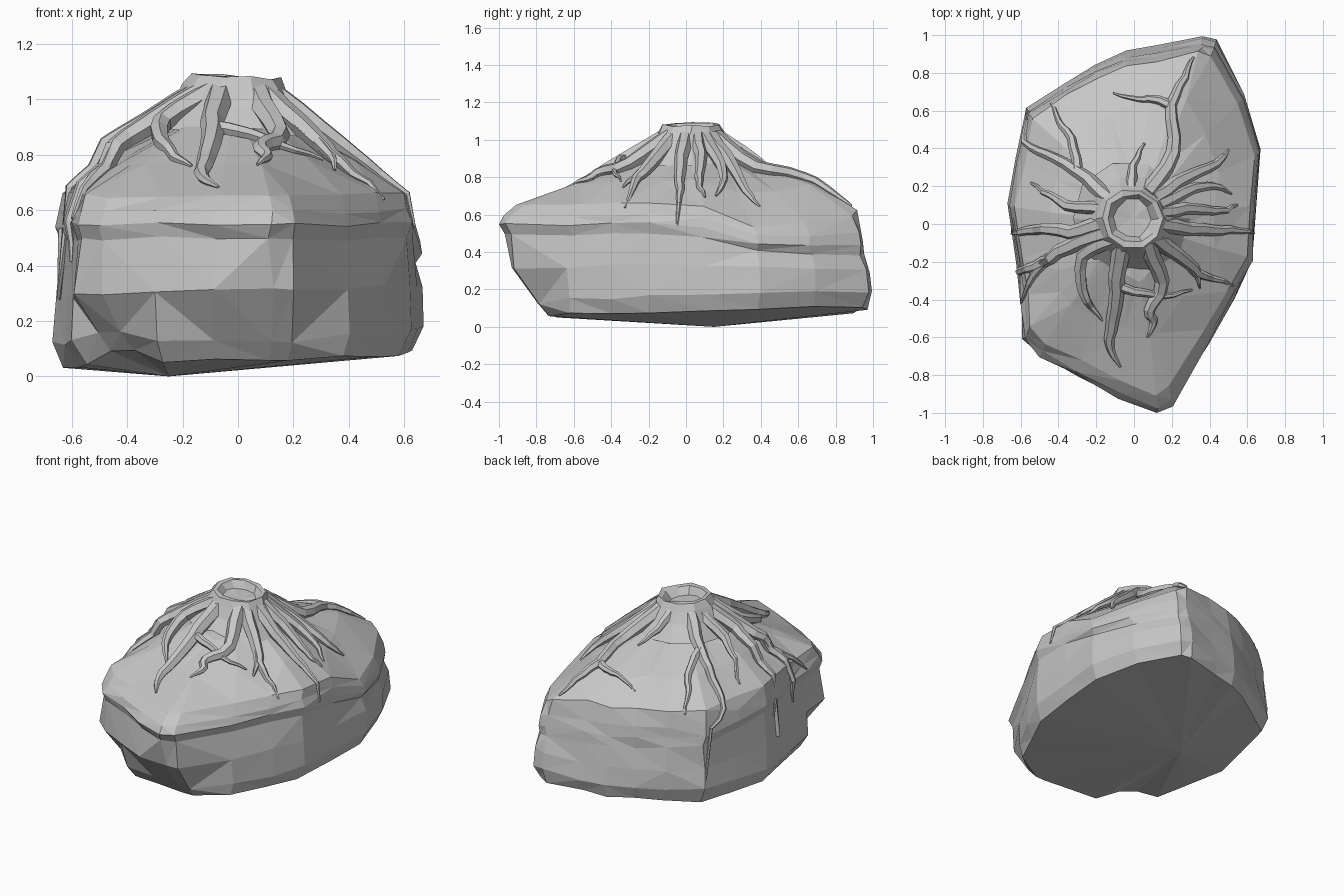
import bpy, bmesh, random
from math import sin, cos, tau
from mathutils import Vector
from mathutils.bvhtree import BVHTree

random.seed(4)
if "Cube" in bpy.data.objects:
    bpy.data.objects.remove(bpy.data.objects["Cube"])

stone = bpy.data.materials.new("stone_grey")
stone.use_nodes = True
GREY = (0.57, 0.57, 0.57, 1)
stone.diffuse_color = GREY
stone.node_tree.nodes["Principled BSDF"].inputs["Base Color"].default_value = GREY


def wobble(amount):
    return Vector([random.uniform(-amount, amount) for _ in range(3)])


def add_object(name, mesh):
    obj = bpy.data.objects.new(name, mesh)
    mesh.materials.clear()
    mesh.materials.append(stone)
    bpy.context.collection.objects.link(obj)
    return obj


def loft(bm, rings, start=None, end=None):
    """Bridge closed rings of points, with optional pole points at the ends."""
    loops = [[bm.verts.new(p) for p in ring] for ring in rings]
    n = len(loops[0])
    for low, high in zip(loops, loops[1:]):
        for i in range(n):
            j = (i + 1) % n
            bm.faces.new((low[i], low[j], high[j], high[i]))
    for pole, loop in ((start, loops[0]), (end, loops[-1])):
        if pole is not None:
            tip = bm.verts.new(pole)
            for i in range(n):
                bm.faces.new((loop[i], loop[(i + 1) % n], tip))
    bmesh.ops.recalc_face_normals(bm, faces=bm.faces)


# Boulder: one plan outline, scaled into stacked layers with tilted heights
OUTLINE = [(.12, -1), (.2, -.96), (.4, -.63), (.53, -.4), (.63, -.2), (.65, .1),
           (.67, .4), (.58, .7), (.43, .98), (.37, 1), (.12, .95), (-.05, .92),
           (-.2, .85), (-.37, .75), (-.57, .62), (-.62, .35), (-.67, .1),
           (-.62, -.2), (-.6, -.42), (-.59, -.61), (-.5, -.7), (-.3, -.81), (-.08, -.92)]
# width, front reach, back reach, then height at front, middle, back
BASE = [(.93, .69, .97, .06, .03, .08),
        (1., .76, 1., .13, .12, .17),
        (.99, .92, .975, .31, .28, .28)]
CROWN = [(.965, .97, .955, .50, .49, .40),
         (.99, 1., .95, .55, .55, .46),
         (.975, .97, .94, .59, .60, .54),
         (.94, .90, .91, .65, .66, .65),
         (.66, .6, .68, .76, .79, .77),
         (.3, .3, .3, .89, .92, .89)]


def layer_height(y, zf, zm, zb):
    return zm + abs(y) * ((zf if y < 0 else zb) - zm)


def roughen(p):
    p += wobble(.009)
    return Vector((max(-.67, min(.67, p.x)), max(-1, min(1, p.y)), max(.01, p.z)))


def base_ring(width, front, back, *heights):
    """Lower layer, sliced at the front tip and front left corner, lifted on the left side."""
    ring = []
    for x, y in OUTLINE:
        p = Vector((x * width, y if y < 0 else y * back, layer_height(y, *heights)))
        p.y = max(p.y, -front + .12 * (p.y + front))
        p.z += .1 * max(0, x - .2)
        cut = max(0, -(p.x + p.y) - front - .28) / 2
        ring.append(roughen(p + Vector((cut, cut, cut * .5))))
    return ring


def crown_ring(width, front, back, *heights):
    """Upper layer that falls away more steeply at the back of the left side."""
    ring = []
    for x, y in OUTLINE:
        p = Vector((x * width, y * (front if y < 0 else back), layer_height(y, *heights)))
        steepness = max(0, p.z - .32)
        p.z -= steepness * max(0, p.x - .25) * max(0, min(1, (p.y - .05) / .35))
        ring.append(roughen(p))
    return ring


bm = bmesh.new()
layers = [base_ring(*layer) for layer in BASE] + [crown_ring(*layer) for layer in CROWN]
loft(bm, layers, (-.25, .15, 0), (0, .03, .95))
bmesh.ops.triangulate(bm, faces=bm.faces)
surface = BVHTree.FromBMesh(bm)
mesh = bpy.data.meshes.new("boulder")
bm.to_mesh(mesh)
bm.free()
add_object("boulder", mesh)

# Hollow stump on the crown: flared outside, rim, sunken floor
CENTRE = Vector((-.01, .03, 0))
SIDES = 10
rings = []
for radius, z in [(.3, .88), (.22, .97), (.18, 1.04), (.155, 1.085), (.128, 1.08), (.1, 1.035)]:
    ring = []
    for i in range(SIDES):
        a = tau * i / SIDES
        ring.append(CENTRE + Vector((radius * 1.05 * cos(a), radius * sin(a), z - .012 * cos(a)))
                    + wobble(.008))
    rings.append(ring)
bm = bmesh.new()
loft(bm, rings, end=CENTRE + Vector((0, 0, 1.03)))
mesh = bpy.data.meshes.new("hollow_stump")
bm.to_mesh(mesh)
bm.free()
add_object("hollow_stump", mesh)


# Roots: plan paths draped over the boulder and lifted towards the stump
def drape(x, y, radius):
    hit = surface.ray_cast(Vector((x, y, 3)), Vector((0, 0, -1)))
    if hit[0] is None:
        gap = surface.find_nearest(Vector((x, y, .6)))[3]
        hit = surface.find_nearest(Vector((x, y, .62 - 2 * gap)))
    p = hit[0] + hit[1] * radius * .45
    offset = Vector((x, y, 0)) - CENTRE
    reach = offset.length
    if reach < .5:
        slope = .58 + .2 * max(0, offset.x / max(reach, .01))
        p.z = max(p.z, 1.05 - slope * (reach - .12) - radius * .4)
    return p


def smooth_path(points, steps=3):
    pts = [Vector(p) for p in points]
    pts = [2 * pts[0] - pts[1]] + pts + [2 * pts[-1] - pts[-2]]
    path = []
    for a, b, c, d in zip(pts, pts[1:], pts[2:], pts[3:]):
        for s in range(steps):
            t = s / steps
            path.append(.5 * (2 * b + (c - a) * t + (2 * a - 5 * b + 4 * c - d) * t * t
                              + (3 * b - a - 3 * c + d) * t ** 3))
    return path + [pts[-2]]


def root(name, thick, points):
    curve = bpy.data.curves.new(name + "_path", "CURVE")
    curve.dimensions = "3D"
    curve.bevel_depth = 1
    curve.bevel_resolution = 1
    curve.use_fill_caps = True
    path = smooth_path(points)
    spline = curve.splines.new("POLY")
    spline.points.add(len(path) - 1)
    for i, (point, p) in enumerate(zip(spline.points, path)):
        t = i / (len(path) - 1)
        radius = thick * (1 - t) ** .8 + .006
        sway = wobble(.006)
        point.co = (*drape(p.x + sway.x, p.y + sway.y, radius), 1)
        point.radius = radius
    helper = bpy.data.objects.new(name + "_path", curve)
    bpy.context.collection.objects.link(helper)
    graph = bpy.context.evaluated_depsgraph_get()
    mesh = bpy.data.meshes.new_from_object(helper.evaluated_get(graph))
    bpy.data.objects.remove(helper)
    mesh.polygons.foreach_set("use_smooth", [False] * len(mesh.polygons))
    mesh.name = name
    add_object(name, mesh)


root("back_left_root", .042, [(-.1, .1), (-.2, .2), (-.31, .29), (-.45, .36), (-.57, .43), (-.56, .6)])
root("back_left_fork", .024, [(-.29, .28), (-.33, .45), (-.39, .54), (-.44, .64)])
root("left_upper_root", .032, [(-.14, .07), (-.35, .1), (-.44, .15), (-.55, .22)])
root("left_root", .042, [(-.13, .01), (-.33, -.04), (-.47, -.02), (-.6, -.04), (-.72, -.03)])
root("left_lower_root", .044, [(-.12, -.04), (-.34, -.12), (-.47, -.2), (-.6, -.25), (-.7, -.27)])
root("left_lower_fork", .026, [(-.44, -.18), (-.53, -.27), (-.59, -.42)])
root("front_left_root", .04, [(-.1, -.07), (-.26, -.17), (-.27, -.35), (-.23, -.43), (-.17, -.51)])
root("front_root", .045, [(-.07, -.1), (-.09, -.35), (-.12, -.56), (-.12, -.66), (-.07, -.76)])
root("front_fork", .022, [(-.08, -.33), (.04, -.36), (.16, -.38), (.31, -.35)])
root("front_right_root", .042, [(.06, -.09), (.14, -.3), (.08, -.45), (.1, -.52), (.07, -.6)])
root("right_lower_root", .04, [(.1, -.06), (.27, -.2), (.37, -.27), (.52, -.32)])
root("right_lower_fork", .026, [(.22, -.16), (.31, -.24), (.35, -.34)])
root("right_root", .038, [(.12, 0), (.35, -.03), (.5, -.03), (.66, -.05)])
root("right_middle_root", .034, [(.13, .06), (.32, .08), (.45, .07), (.55, .1)])
root("right_upper_root", .034, [(.12, .1), (.3, .18), (.42, .2), (.52, .16)])
root("back_right_root", .04, [(.1, .13), (.27, .24), (.43, .32), (.5, .39)])
root("back_root", .042, [(.06, .15), (.2, .37), (.2, .63), (.27, .77), (.31, .88)])
root("back_fork", .022, [(.2, .62), (.1, .66), (.03, .66), (-.11, .69)])
root("back_short_root", .03, [(-.02, .16), (0, .3), (.05, .43)])
